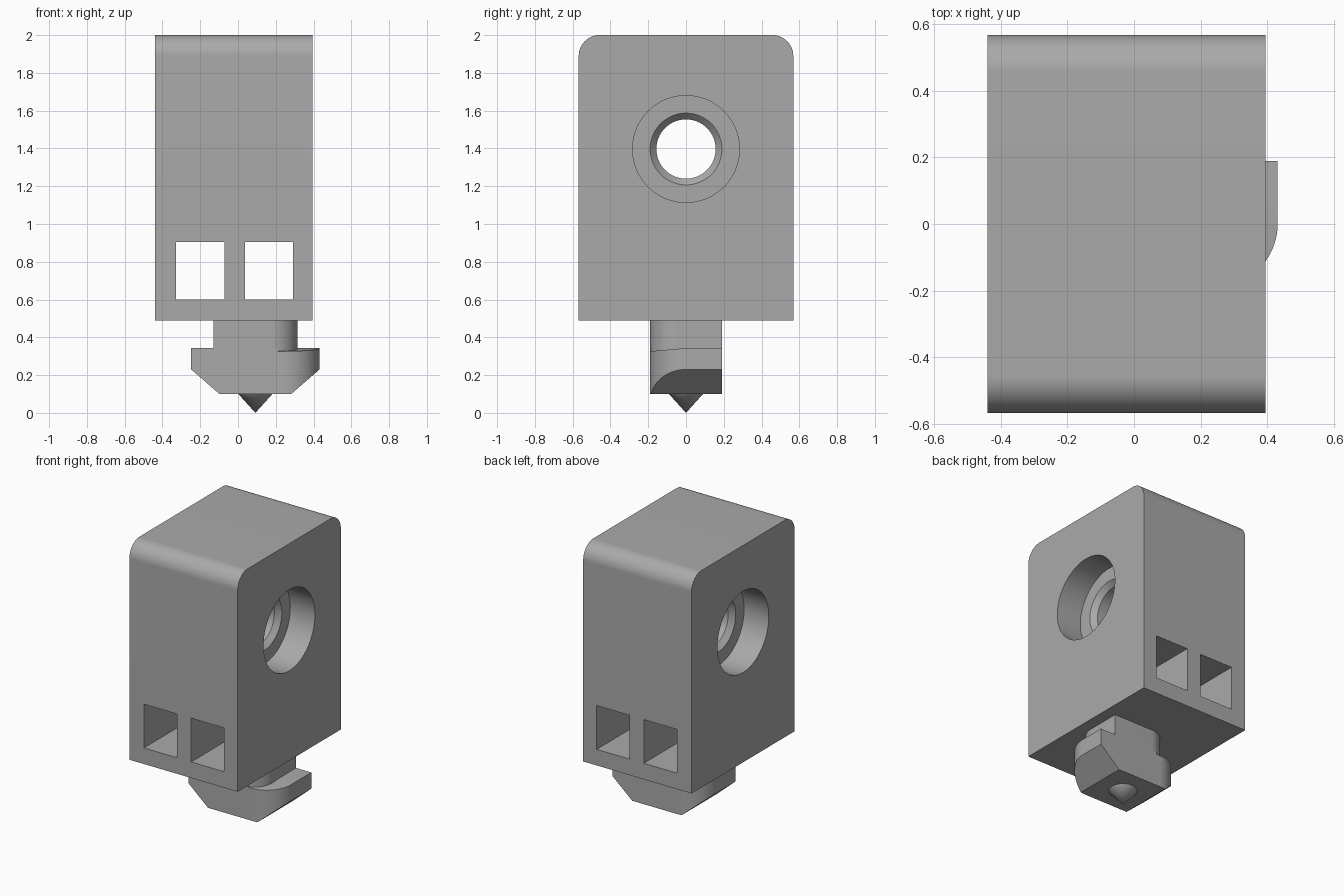
import bpy, bmesh
from math import sin, cos, pi, radians
from mathutils import Matrix, Vector

cube = bpy.data.objects.get("Cube")
if cube:
    bpy.data.objects.remove(cube, do_unlink=True)

GREY = (0.4, 0.4, 0.4, 1)
grey = bpy.data.materials.new("plain grey")
grey.use_nodes = True
grey.diffuse_color = GREY
grey.node_tree.nodes["Principled BSDF"].inputs["Base Color"].default_value = GREY


def finish(bm, name):
    bmesh.ops.recalc_face_normals(bm, faces=bm.faces)
    mesh = bpy.data.meshes.new(name)
    bm.to_mesh(mesh)
    bm.free()
    mesh.materials.append(grey)
    obj = bpy.data.objects.new(name, mesh)
    bpy.context.collection.objects.link(obj)
    return obj


def prism(name, outline, axis, lo, hi):
    """Extrude a 2D outline along an axis; outline uses the other two axes in order."""
    bm = bmesh.new()

    def ring(level):
        points = [list(p) for p in outline]
        for p in points:
            p.insert(axis, level)
        return [bm.verts.new(p) for p in points]
    bottom, top = ring(lo), ring(hi)
    bm.faces.new(bottom)
    bm.faces.new(top)
    for i in range(len(outline)):
        bm.faces.new((bottom[i - 1], bottom[i], top[i], top[i - 1]))
    return finish(bm, name)


def rectangle(x0, x1, y0, y1):
    return [(x0, y0), (x1, y0), (x1, y1), (x0, y1)]


def arc(cx, cy, r, start, steps=20):
    """Quarter turn starting at the given angle in degrees."""
    angles = [radians(start) + pi / 2 * i / steps for i in range(steps + 1)]
    return [(cx + r * cos(a), cy + r * sin(a)) for a in angles]


def lathe(name, profile, centre, segments=64):
    """Revolve (x, radius) points about the x axis."""
    bm = bmesh.new()
    rings = []
    for x, r in profile:
        turns = [2 * pi * i / segments for i in range(segments)]
        rings.append([bm.verts.new(Vector((x, r * cos(a), r * sin(a))) + centre)
                      for a in turns])
    for a, b in zip(rings, rings[1:]):
        for i in range(segments):
            bm.faces.new((a[i - 1], a[i], b[i], b[i - 1]))
    bm.faces.new(rings[0])
    bm.faces.new(rings[-1])
    return finish(bm, name)


def combine(obj, other, operation):
    mod = obj.modifiers.new(operation.lower(), 'BOOLEAN')
    mod.object, mod.operation, mod.solver = other, operation, 'EXACT'
    bpy.context.view_layer.objects.active = obj
    bpy.ops.object.modifier_apply(modifier=mod.name)
    bpy.data.objects.remove(other, do_unlink=True)


# Block with two rounded top edges
X0, X1, HALF_Y, BASE, R = -0.44, 0.395, 0.568, 0.488, 0.11
outline = [(-HALF_Y, BASE), (HALF_Y, BASE)]
outline += arc(HALF_Y - R, 2 - R, R, 0) + arc(R - HALF_Y, 2 - R, R, 90)
block = prism("mounting_block", outline, 0, X0, X1)

# Stepped, chamfered bore, the same from both sides
half = (X1 - X0) / 2
side = [(half + 0.05, 0.283), (half - 0.19, 0.283),
        (half - 0.19, 0.19), (half - 0.225, 0.157)]
profile = [(-x, r) for x, r in side] + side[::-1]
bore = lathe("bore_cutter", profile, Vector(((X0 + X1) / 2, 0, 1.397)))
combine(block, bore, 'DIFFERENCE')

# Two square strap slots, front to back
for x0, x1 in ((-0.328, -0.072), (0.037, 0.291)):
    slot = prism("slot_cutter", rectangle(x0, x1, 0.6, 0.905), 1, -1, 1)
    combine(block, slot, 'DIFFERENCE')


# Twist-in nut: two opposite corners are rounded
NUT_X, NUT_Y = 0.092, 0.19


def twist_outline(half_x, r):
    corner = arc(half_x - r, r - NUT_Y, r, 270) + [(half_x, NUT_Y)]
    return [(x + NUT_X, y) for x, y in corner + [(-x, -y) for x, y in corner]]


taper = [(0.19, 0.1), (0.34, 0.23), (0.34, 0.343)]
taper = [(x + NUT_X, z) for x, z in taper + [(-x, z) for x, z in taper[::-1]]]
nut = prism("twist_nut", taper, 1, -0.5, 0.5)
combine(nut, prism("head_footprint", twist_outline(0.34, NUT_Y), 2, 0, 1), 'INTERSECT')

# Shoulders slope down slightly on the rounded corners
for s in (1, -1):
    wedge = prism("shoulder_cutter", [(0, 0.343), (-0.25 * s, 0.321), (-0.25 * s, 0.4)],
                  0, *sorted((NUT_X + 0.12 * s, NUT_X + 0.5 * s)))
    combine(nut, wedge, 'DIFFERENCE')
combine(nut, prism("neck", twist_outline(0.2225, 0.14), 2, 0.26, BASE + 0.01), 'UNION')

# Pointed tip under the nut
bm = bmesh.new()
bmesh.ops.create_cone(bm, cap_ends=True, segments=48, radius1=0, radius2=0.09, depth=0.1,
                      matrix=Matrix.Translation((NUT_X, 0, 0.05)))
bmesh.ops.remove_doubles(bm, verts=bm.verts, dist=0.0001)
tip = finish(bm, "pointed_tip")

for obj in (block, nut, tip):
    bpy.ops.object.select_all(action='DESELECT')
    obj.select_set(True)
    bpy.context.view_layer.objects.active = obj
    bpy.ops.object.shade_smooth_by_angle(angle=radians(25))
